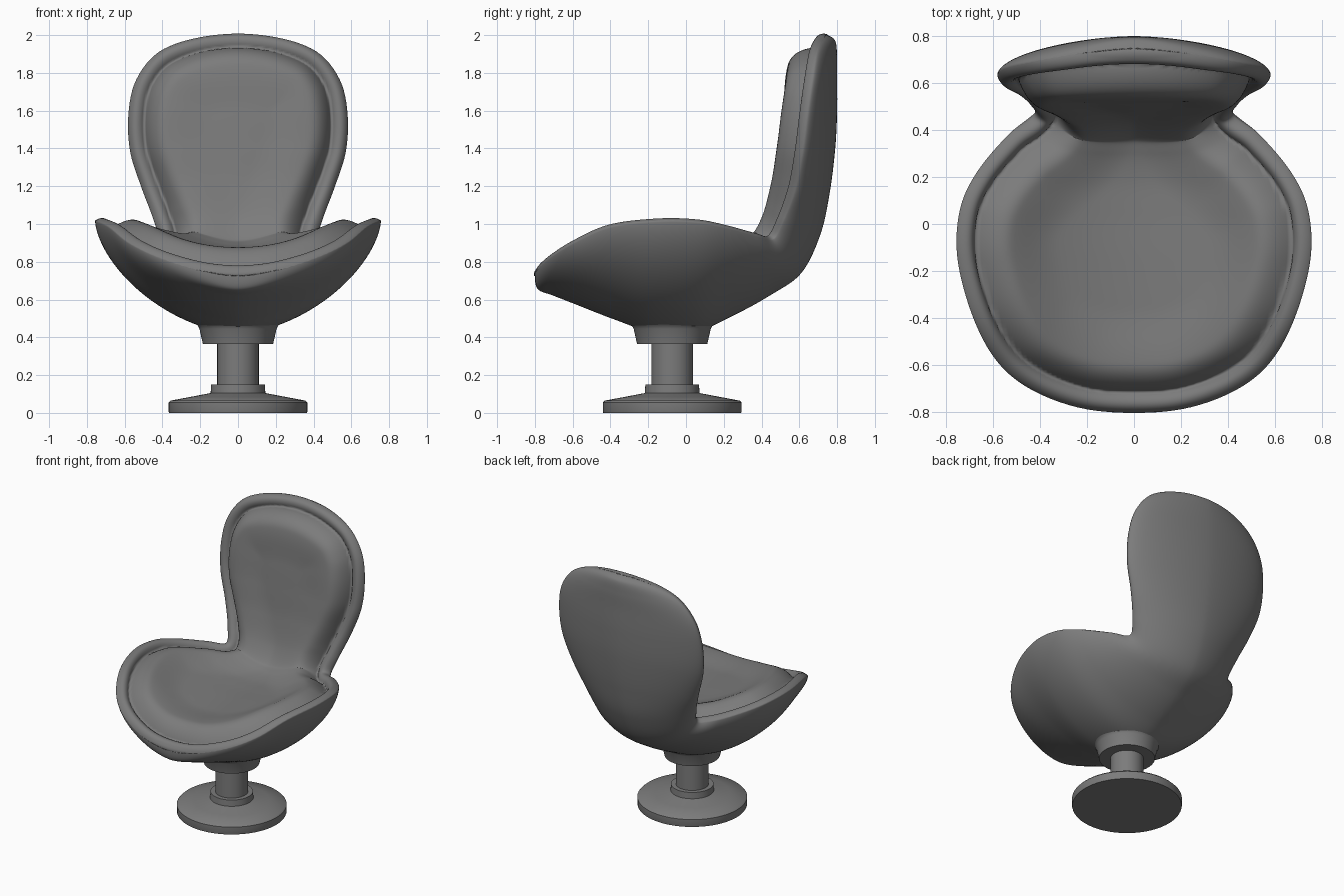
import bpy, bmesh, math
from mathutils import Vector, kdtree

cube = bpy.data.objects.get("Cube")
if cube:
    bpy.data.objects.remove(cube, do_unlink=True)

grey = bpy.data.materials.new("dark grey")
grey.use_nodes = True
colour = (0.2, 0.2, 0.2, 1)
grey.diffuse_color = colour
grey.node_tree.nodes["Principled BSDF"].inputs["Base Color"].default_value = colour


def finish(bm, name, sharp_angle):
    """Clean the mesh, turn it into a smooth object and colour it."""
    bmesh.ops.remove_doubles(bm, verts=bm.verts, dist=0.0002)
    bmesh.ops.recalc_face_normals(bm, faces=bm.faces)
    mesh = bpy.data.meshes.new(name)
    bm.to_mesh(mesh)
    bm.free()
    mesh.materials.append(grey)
    mesh.shade_smooth()
    if sharp_angle:
        mesh.set_sharp_from_angle(angle=math.radians(sharp_angle))
    obj = bpy.data.objects.new(name, mesh)
    bpy.context.collection.objects.link(obj)
    return obj


def lathe(name, profile, centre_y=-0.073, steps=64):
    """Spin a (radius, height) profile around the pedestal axis."""
    bm = bmesh.new()
    verts = [bm.verts.new((r, centre_y, z)) for r, z in profile]
    edges = [bm.edges.new(pair) for pair in zip(verts, verts[1:])]
    bmesh.ops.spin(bm, geom=verts + edges, cent=(0, centre_y, 0), axis=(0, 0, 1),
                   angle=math.tau, steps=steps, use_duplicate=False)
    return finish(bm, name, 35)


# Pedestal: flared foot, round column, tapered collar under the shell
lathe("foot", [(0, 0), (0.365, 0), (0.367, 0.006), (0.367, 0.055), (0.357, 0.065),
               (0.25, 0.085), (0.145, 0.105), (0.142, 0.15), (0, 0.15)])
lathe("column", [(0, 0.1), (0.11, 0.1), (0.11, 0.42), (0, 0.42)])
lathe("collar", [(0, 0.365), (0.186, 0.365), (0.204, 0.445), (0.213, 0.463),
                 (0.235, 0.48), (0.235, 0.53), (0, 0.53)])

# Shell sections from the seat's front lip to the top of the back:
# half width, rim (y, z), inner centre (y, z), outer centre (y, z)
SECTIONS = [
    (0, -.80, .725, -.80, .725, -.80, .725),
    (.22, -.785, .755, -.785, .735, -.785, .655),
    (.43, -.71, .825, -.71, .755, -.70, .62),
    (.58, -.59, .90, -.59, .765, -.56, .565),
    (.685, -.40, .985, -.40, .775, -.38, .495),
    (.752, -.15, 1.015, -.15, .78, -.18, .43),
    (.742, .06, 1.01, .05, .78, .05, .43),
    (.67, .22, .98, .20, .785, .25, .515),
    (.535, .38, .935, .33, .81, .45, .625),
    (.425, .465, .92, .425, .86, .61, .74),
    (.45, .525, 1.03, .505, 1.0, .71, .94),
    (.51, .585, 1.19, .55, 1.2, .76, 1.16),
    (.57, .62, 1.38, .575, 1.4, .79, 1.4),
    (.58, .645, 1.58, .60, 1.6, .80, 1.6),
    (.54, .67, 1.76, .635, 1.77, .80, 1.77),
    (.425, .695, 1.905, .68, 1.905, .80, 1.885),
    (.23, .73, 1.98, .73, 1.98, .79, 1.97),
    (0, .75, 2.0, .75, 2.0, .75, 2.0),
]
KEYS = [Vector(row) for row in SECTIONS]
SPANS = len(KEYS) - 1


def mirrored(key):
    """The same section continued past the end, on the other side."""
    past = key.copy()
    past[0] = -key[0]
    return past


KEYS = [mirrored(KEYS[1])] + KEYS + [mirrored(KEYS[-2])]


def section(t):
    """Smoothly interpolated section at t in 0..1."""
    k = min(int(t * SPANS), SPANS - 1)
    u = t * SPANS - k
    a, b, c, d = KEYS[k:k + 4]
    return b + 0.5 * u * ((c - a) + u * ((2 * a - 5 * b + 4 * c - d)
                                         + u * (3 * (b - c) + d - a)))


def across(sec, s, centre, blend):
    """Point at s in -1..1 between the centre line and the rim."""
    y = sec[centre] + (sec[1] - sec[centre]) * blend
    z = sec[centre + 1] + (sec[2] - sec[centre + 1]) * blend
    return Vector((max(sec[0], 0) * s, y, z))


def padding(d):
    """Height of the rolled rim, the groove and the cushion at distance d from the rim."""
    groove = 0.088
    if d < groove:
        return 0.038 * math.sin(math.pi * d / groove) ** 0.65
    q = min((d - groove) / 0.13, 1)
    settle = min(max((d - 0.2) / 0.25, 0), 1)
    return 0.112 * (1 - (1 - q) ** 2.3) - 0.025 * settle * settle * (3 - 2 * settle)


def build_shell(rows=200, cols=96):
    spread = [math.sin(math.pi * (j / cols - 0.5)) for j in range(cols + 1)]
    secs = [section(i / rows) for i in range(rows + 1)]

    # Rim samples used to measure the distance to the edge
    samples = 1500
    rim = kdtree.KDTree(2 * samples + 2)
    for i in range(samples + 1):
        sec = section(i / samples)
        for side in (-1, 1):
            rim.insert(across(sec, side, 1, 1), 2 * i + (side > 0))
    rim.balance()

    inner = [[across(sec, s, 3, s * s) for s in spread] for sec in secs]
    bm = bmesh.new()
    rings = []
    for i, sec in enumerate(secs):
        ring = []
        # Upholstered inside, raised along its normal
        for j in range(cols + 1):
            p = inner[i][j]
            along = inner[min(i + 1, rows)][j] - inner[max(i - 1, 0)][j]
            side = inner[i][min(j + 1, cols)] - inner[i][max(j - 1, 0)]
            normal = side.cross(along).normalized()
            edge = 0 < i < rows and 0 < j < cols
            height = padding(rim.find(p)[2]) if edge else 0
            ring.append(bm.verts.new(p + normal * height))
        # Rounded outside
        for s in reversed(spread[1:-1]):
            bulge = 1 - (1 - abs(s) ** 1.7) ** 0.62
            ring.append(bm.verts.new(across(sec, s, 5, bulge)))
        rings.append(ring)
    for a, b in zip(rings, rings[1:]):
        for j in range(len(a)):
            k = (j + 1) % len(a)
            bm.faces.new((a[j], a[k], b[k], b[j]))
    return finish(bm, "seat_shell", 0)


build_shell()
